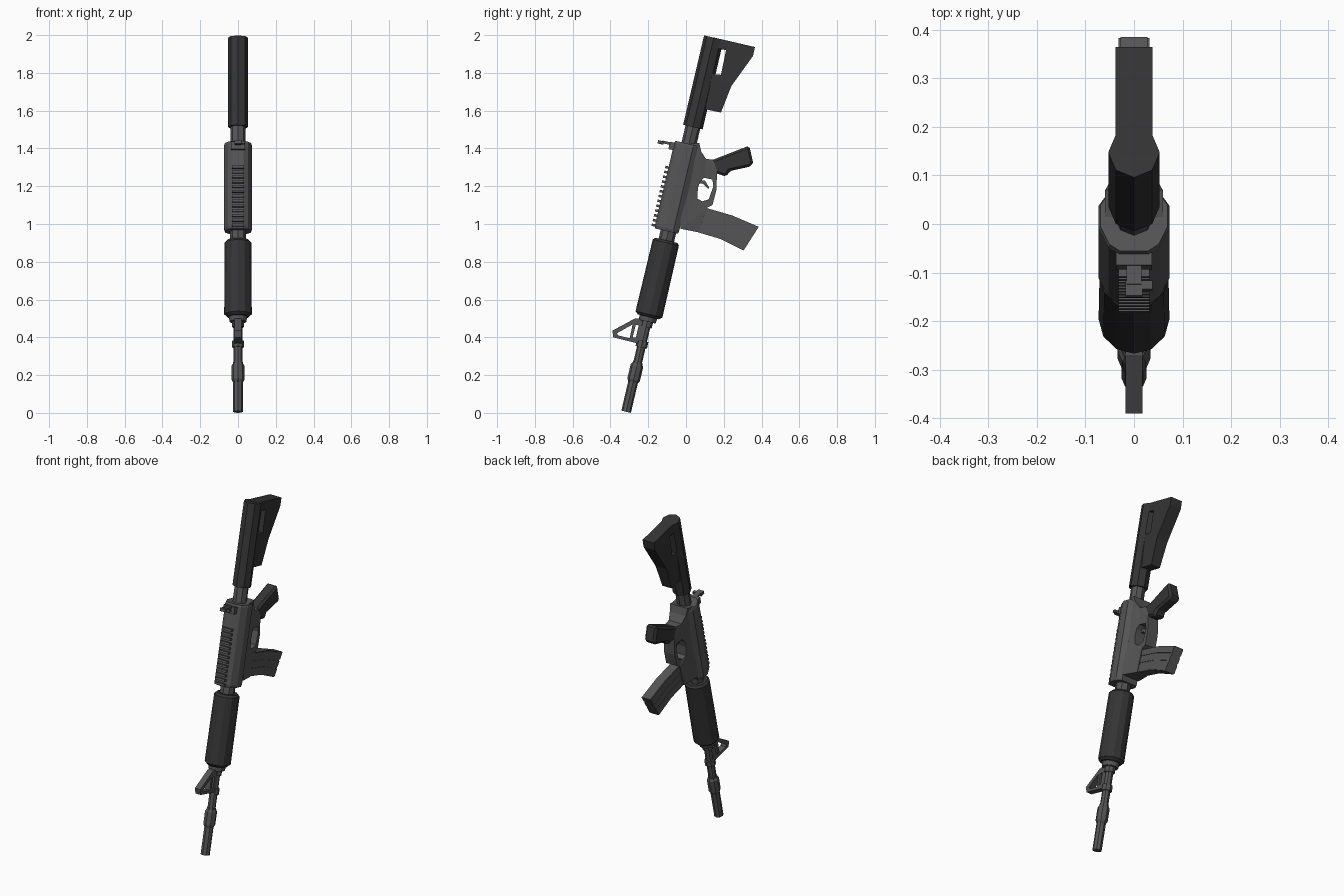
import bpy, bmesh, math
from mathutils import Matrix, Vector

if "Cube" in bpy.data.objects:
    bpy.data.objects.remove(bpy.data.objects["Cube"])

# Tilted long-axis frame: local (x, u, t), t runs from the muzzle to the butt
TILT = math.radians(13.2)
S, C = math.sin(TILT), math.cos(TILT)
FRAME = Matrix(((1, 0, 0, 0), (0, C, S, -0.317), (0, -S, C, 0.006), (0, 0, 0, 1)))
INV = FRAME.inverted()


def material(name, v):
    m = bpy.data.materials.new(name)
    m.diffuse_color = (v, v, v, 1)
    m.use_nodes = True
    m.node_tree.nodes["Principled BSDF"].inputs["Base Color"].default_value = m.diffuse_color
    return m


DARK = material("dark polymer", 0.035)
GREY = material("grey metal", 0.09)


def finish(name, bm, mat, bevel=0):
    bmesh.ops.recalc_face_normals(bm, faces=bm.faces)
    me = bpy.data.meshes.new(name)
    bm.to_mesh(me)
    bm.free()
    me.materials.append(mat)
    ob = bpy.data.objects.new(name, me)
    bpy.context.collection.objects.link(ob)
    if bevel:
        mod = ob.modifiers.new("bevel", "BEVEL")
        mod.width, mod.segments = bevel, 1
        mod.limit_method, mod.angle_limit = "ANGLE", math.radians(40)
    return ob


def loft(name, section, rings, mat):
    """Sweep a cross-section (x, u) along the axis; rings are (t, scale)."""
    bm = bmesh.new()
    loops = [[bm.verts.new(FRAME @ Vector((x * s, u * s, t))) for x, u in section]
             for t, s in rings]
    n = len(section)
    for a, b in zip(loops, loops[1:]):
        for i in range(n):
            bm.faces.new((a[i], a[(i + 1) % n], b[(i + 1) % n], b[i]))
    bm.faces.new(loops[0])
    bm.faces.new(loops[-1])
    return finish(name, bm, mat)


def tube(name, sides, rings, mat):
    sec = [(math.sin(2 * math.pi * i / sides), -math.cos(2 * math.pi * i / sides))
           for i in range(sides)]
    return loft(name, sec, rings, mat)


def plate(name, outlines, half, mat, bevel=0):
    """Side profile (y, z), with optional holes, extruded across x."""
    bm = bmesh.new()
    edges = []
    for pts in outlines:
        vs = [bm.verts.new((-1, y, z)) for y, z in pts]
        edges += [bm.edges.new((vs[i - 1], vs[i])) for i in range(len(vs))]
    bmesh.ops.triangle_fill(bm, use_beauty=True, edges=edges)
    bmesh.ops.dissolve_limit(bm, angle_limit=0.01, verts=bm.verts, edges=bm.edges) if len(outlines) == 1 else None
    geo = bmesh.ops.extrude_face_region(bm, geom=bm.faces[:])["geom"]
    for v in geo:
        if isinstance(v, bmesh.types.BMVert):
            v.co.x = 1
    for v in bm.verts:
        v.co.x *= half(INV @ v.co) if callable(half) else half
    return finish(name, bm, mat, bevel)


def boxes(name, items, mat):
    """Boxes in the axis frame: (centre, size) with (x, u, t)."""
    bm = bmesh.new()
    for c, s in items:
        m = FRAME @ Matrix.Translation(c) @ Matrix.Diagonal((*s, 1))
        bmesh.ops.create_cube(bm, size=1, matrix=m)
    return finish(name, bm, mat)


# Barrel and muzzle
tube("muzzle_tube", 8, [(0, .026), (.27, .026)], GREY)
tube("muzzle_sleeve", 8, [(.16, .027), (.175, .034), (.25, .034), (.262, .027)], GREY)
tube("barrel", 8, [(.2, .023), (1.0, .023)], GREY)
for i, t in enumerate((.35, .46)):
    tube(f"sight_collar_{i + 1}", 8, [(t, .031), (t + .035, .031)], GREY)

# Front sight: triangular frame with ears at the tip
plate("front_sight", [
    [(-.39, .435), (-.27, .50), (-.235, .50), (-.21, .35), (-.265, .37), (-.385, .40)],
    [(-.365, .422), (-.283, .468), (-.298, .395), (-.36, .41)],
    [(-.266, .465), (-.25, .465), (-.265, .40), (-.282, .40)]],
    .018, GREY)

# Handguard with end cap and barrel nut
tube("handguard_cap", 12, [(.49, .045), (.53, .05)], GREY)
tube("handguard", 12, [(.516, .058), (.53, .073), (.92, .071), (.932, .06)], DARK)
tube("barrel_nut", 8, [(.92, .042), (1.0, .042)], GREY)

# Upper receiver, faceted
half = [(.03, -.077), (.053, -.062), (.073, -.022), (.073, .025), (.052, .055)]
section = half + [(-x, u) for x, u in reversed(half)]
loft("upper_receiver", section, [(.98, .94), (.995, 1), (1.445, 1), (1.456, .95)], GREY)

# Lower receiver with the trigger opening
plate("lower_receiver", [
    [(-.02, 1.42), (.07, 1.43), (.08, 1.385), (.105, 1.345), (.145, 1.34), (.165, 1.28),
     (.16, 1.175), (.14, 1.10), (.11, 1.085), (.07, .955), (-.03, .975), (-.03, 1.2)],
    [(.075, 1.225), (.095, 1.245), (.14, 1.235), (.145, 1.20), (.12, 1.13),
     (.085, 1.12), (.06, 1.135), (.063, 1.19)]],
    lambda p: max(.036, min(.06, .06 - (p.y - .05) * .3)), GREY)
plate("trigger", [[(.055, 1.215), (.09, 1.213), (.118, 1.185), (.122, 1.195),
                   (.10, 1.23), (.055, 1.235)]], .01, GREY)

# Top rail teeth
boxes("rail", [((0, -.083, .995 + i * .0262), (.064, .022, .013)) for i in range(13)], GREY)

# Rear sight
boxes("rear_sight", [((0, -.085, 1.425), (.074, .03, .04)),
                     ((0, -.115, 1.435), (.03, .05, .014)),
                     ((0, -.148, 1.43), (.036, .03, .018)),
                     ((.028, -.14, 1.43), (.02, .018, .014))], GREY)

# Magazine with raised side bands
top = [(.09, 1.09), (.245, 1.045), (.385, .985)]
bottom = [(.05, .96), (.185, .92), (.305, .86)]
plate("magazine", [top + bottom[::-1]], .028, GREY)


def across(k):
    return [(a[0] + (b[0] - a[0]) * k, a[1] + (b[1] - a[1]) * k) for a, b in zip(top, bottom)]


for i, (a, b) in enumerate(((.02, .28), (.36, .58), (.66, .98))):
    plate(f"magazine_band_{i + 1}", [across(a) + across(b)[::-1]], .032, GREY)

# Pistol grip
plate("grip", [[(.13, 1.335), (.335, 1.415), (.355, 1.325), (.345, 1.305), (.23, 1.28),
                (.215, 1.25), (.155, 1.27)]], .036, DARK, .012)

# Buffer tube and stock
tube("buffer_tube", 8, [(1.4, .04), (1.56, .04)], GREY)
tube("stock_tube", 8, [(1.548, .053), (2.034, .053)], DARK)
plate("stock_butt", [
    [(.14, 1.989), (.365, 1.937), (.355, 1.89), (.24, 1.73), (.185, 1.59), (.09, 1.61)],
    [(.165, 1.93), (.212, 1.92), (.185, 1.79), (.135, 1.795)]],
    lambda p: .038 if p.z > 1.8 else .03, DARK)
